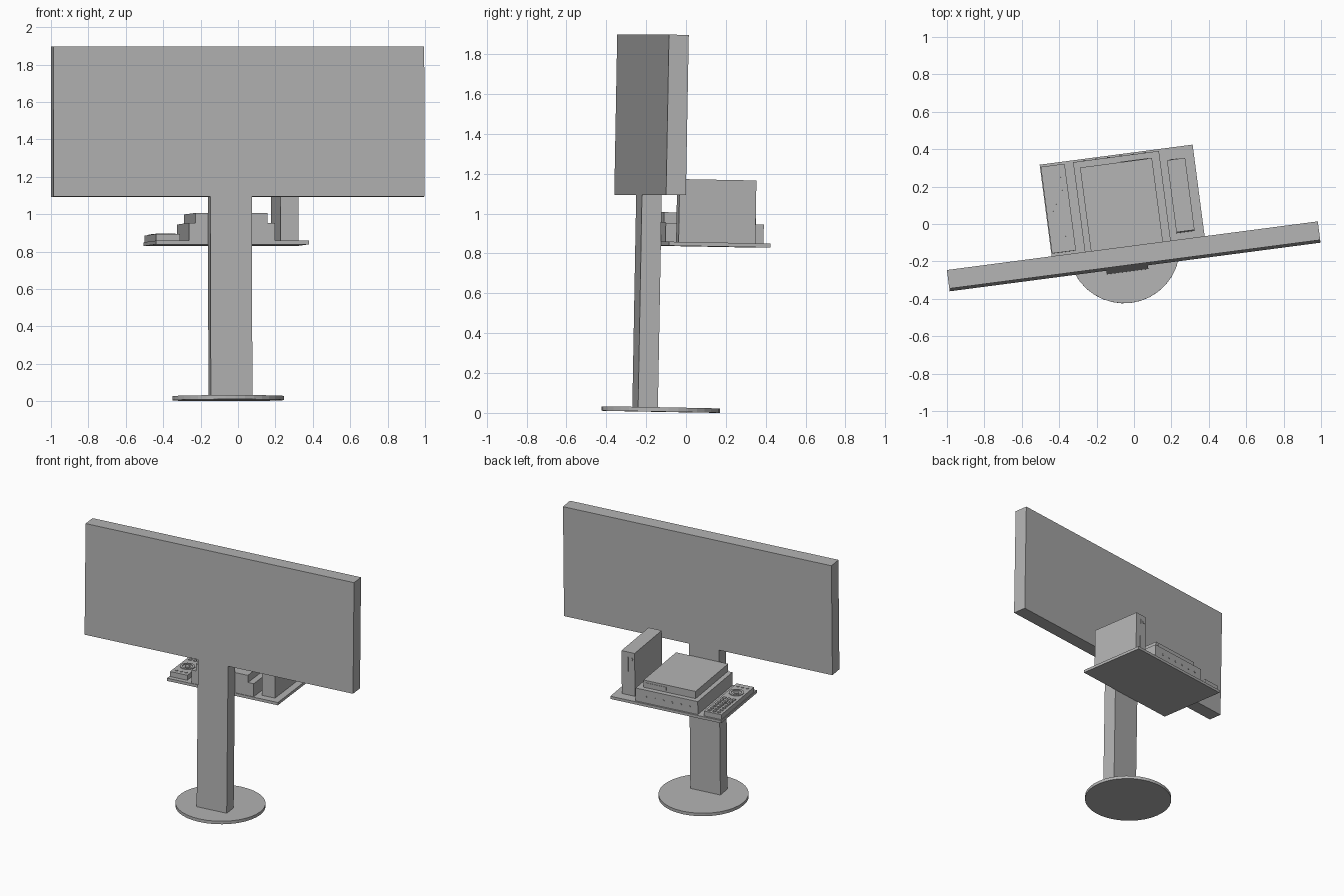
import bpy, bmesh, math
from mathutils import Matrix, Vector

cube = bpy.data.objects.get("Cube")
if cube:
    bpy.data.objects.remove(cube, do_unlink=True)

grey = bpy.data.materials.new("plain grey")
grey.use_nodes = True
tone = (0.45, 0.45, 0.45, 1)
grey.diffuse_color = tone
grey.node_tree.nodes["Principled BSDF"].inputs["Base Color"].default_value = tone

# The whole stand is turned and leans back a little
PLACE = (Matrix.Translation((-0.053, -0.1265, 0.0055))
         @ Matrix.Rotation(math.radians(7.47), 4, 'Z')
         @ Matrix.Rotation(math.radians(-1.05), 4, 'X'))


def finish(name, bm):
    bm.transform(PLACE)
    bmesh.ops.recalc_face_normals(bm, faces=bm.faces)
    mesh = bpy.data.meshes.new(name)
    bm.to_mesh(mesh)
    bm.free()
    mesh.materials.append(grey)
    obj = bpy.data.objects.new(name, mesh)
    bpy.context.collection.objects.link(obj)
    return obj


def add_box(bm, x, y, z):
    """Box from three (low, high) ranges."""
    lo, hi = Vector((x[0], y[0], z[0])), Vector((x[1], y[1], z[1]))
    size = hi - lo
    bmesh.ops.create_cube(bm, size=1, matrix=Matrix.Translation((lo + hi) / 2)
                          @ Matrix.Diagonal((*size, 1)))


def add_disc(bm, centre, radius, depth, sides=16, axis='Z'):
    turn = Matrix.Rotation(math.pi / 2, 4, 'X') if axis == 'Y' else Matrix()
    bmesh.ops.create_cone(bm, cap_ends=True, segments=sides, radius1=radius,
                          radius2=radius, depth=depth,
                          matrix=Matrix.Translation(centre) @ turn)


def box(name, x, y, z):
    bm = bmesh.new()
    add_box(bm, x, y, z)
    return finish(name, bm)


# Foot, post, screen and shelf
bm = bmesh.new()
add_disc(bm, (0, 0, 0.011), 0.298, 0.022, sides=36)
finish("round_base", bm)
box("post", (-0.11, 0.114), (-0.13, -0.03), (0.02, 1.086))
box("screen", (-0.955, 1.045), (-0.13, -0.03), (1.086, 1.89))
SHELF = 0.853
box("shelf", (-0.39, 0.435), (-0.03, 0.483), (SHELF - 0.02, SHELF))

# Stacked players
box("lower_player", (-0.211, 0.252), (-0.025, 0.471), (SHELF, 0.948))
box("upper_player", (-0.178, 0.21), (-0.029, 0.437), (0.948, 1.001))
box("disc_tray", (0.04, 0.19), (0.437, 0.44), (0.963, 0.985))
bm = bmesh.new()
for i in range(6):
    add_disc(bm, (-0.15 + i * 0.065, 0.472, 0.9), 0.007, 0.006, axis='Y')
finish("player_knobs", bm)

# Upright console with a slot and a button
box("console", (0.288, 0.386), (0.024, 0.412), (SHELF, 1.168))
box("console_slot", (0.335, 0.345), (0.412, 0.415), (0.88, 1.13))
bm = bmesh.new()
add_disc(bm, (0.312, 0.413, 1.12), 0.011, 0.006, axis='Y')
finish("console_button", bm)

# Remote control with keys and a ring pad
TOP = 0.889
box("remote_body", (-0.386, -0.257), (0.003, 0.47), (SHELF, TOP))
bm = bmesh.new()
for row in range(7):
    for col in range(3):
        x, y = -0.356 + col * 0.035, 0.445 - row * 0.035
        add_box(bm, (x - 0.011, x + 0.011), (y - 0.009, y + 0.009), (TOP, TOP + 0.005))
for col in range(3):
    add_disc(bm, (-0.356 + col * 0.035, 0.04, TOP + 0.002), 0.01, 0.004)
finish("remote_keys", bm)
bm = bmesh.new()
pad = (-0.3215, 0.13)
sides = 24
loops = []
for radius, z in ((0.05, TOP), (0.05, TOP + 0.005), (0.034, TOP + 0.005), (0.034, TOP)):
    loops.append([bm.verts.new((pad[0] + radius * math.cos(i * math.tau / sides),
                                pad[1] + radius * math.sin(i * math.tau / sides), z))
                  for i in range(sides)])
for a, b in zip(loops, loops[1:] + loops[:1]):
    for i in range(sides):
        j = (i + 1) % sides
        bm.faces.new((a[i], a[j], b[j], b[i]))
add_disc(bm, (*pad, TOP + 0.0025), 0.018, 0.005)
finish("remote_ring_pad", bm)
